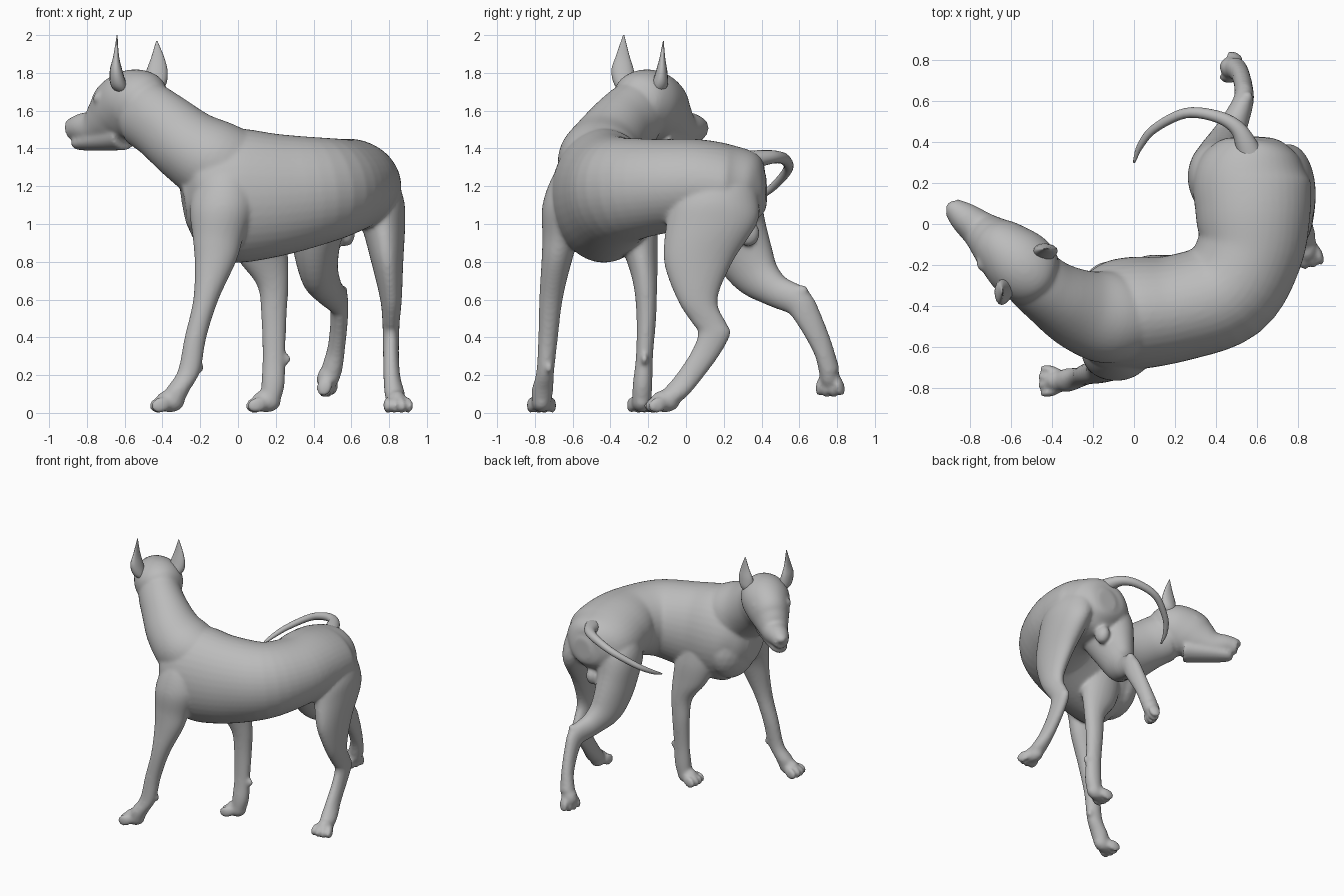
import bpy, bmesh, math
from mathutils import Vector, Matrix

coat = bpy.data.materials.new("grey coat")
coat.diffuse_color = (0.5, 0.5, 0.5, 1)


def spline(keys, n=5):
    """Smoothly interpolate rings of (x, y, z, half width, half depth)."""
    k = [Vector(p) for p in keys]
    k = [k[0] * 2 - k[1]] + k + [k[-1] * 2 - k[-2]]
    out = []
    for i in range(1, len(k) - 2):
        a, b, c, d = k[i - 1:i + 3]
        for j in range(n):
            t = j / n
            out.append(0.5 * (2 * b + (c - a) * t + (2 * a - 5 * b + 4 * c - d) * t * t
                              + (3 * b - a - 3 * c + d) * t ** 3))
    return out + [k[-2]]


def loft(bm, keys, flat=False, sides=40):
    """Skin elliptical rings; flat keeps every ring horizontal."""
    pts = spline(keys)
    pos = [Vector(p[:3]) for p in pts]
    rings = []
    for i, p in enumerate(pts):
        u, v = Vector((1, 0, 0)), Vector((0, 1, 0))
        if not flat:
            t = (pos[min(i + 1, len(pos) - 1)] - pos[max(i - 1, 0)]).normalized()
            u = t.cross(Vector((0, 0, 1))).normalized()
            v = u.cross(t)
        w, h = max(p[3], 0.002), max(p[4], 0.002)
        ang = [2 * math.pi * s / sides for s in range(sides)]
        rings.append([bm.verts.new(pos[i] + u * w * math.cos(a) + v * h * math.sin(a)) for a in ang])
    faces = [bm.faces.new(rings[0]), bm.faces.new(rings[-1][::-1])]
    for r, q in zip(rings, rings[1:]):
        for s in range(sides):
            e = (s + 1) % sides
            faces.append(bm.faces.new((r[s], q[s], q[e], r[e])))
    bmesh.ops.recalc_face_normals(bm, faces=faces)


def blob(bm, centre, size, rot=Matrix()):
    m = Matrix.Translation(centre) @ rot @ Matrix.Diagonal((*size, 1))
    bmesh.ops.create_icosphere(bm, subdivisions=3, radius=1, matrix=m)


def paw(bm, centre, heading, pitch=0):
    """Pad plus four splayed toes, pointing along heading."""
    rot = Matrix.Rotation(heading, 4, 'Z') @ Matrix.Rotation(pitch, 4, 'Y')
    blob(bm, centre, (0.078, 0.054, 0.06), rot)
    for k in (-1.5, -0.5, 0.5, 1.5):
        reach = 0.064 - 0.01 * abs(k)
        off = rot @ Vector((reach, k * 0.037, -0.021))
        blob(bm, Vector(centre) + off, (0.053, 0.021, 0.042),
             rot @ Matrix.Rotation(k * 0.12, 4, 'Z') @ Matrix.Rotation(0.25, 4, 'Y'))


def finish(bm, name):
    me = bpy.data.meshes.new(name)
    bm.to_mesh(me)
    bm.free()
    me.materials.append(coat)
    me.polygons.foreach_set("use_smooth", [True] * len(me.polygons))
    ob = bpy.data.objects.new(name, me)
    bpy.context.collection.objects.link(ob)
    return ob


body = bmesh.new()

# trunk, curving from rump to chest
loft(body, [(0.60, 0.425, 1.18, 0.07, 0.08), (0.598, 0.40, 1.18, 0.15, 0.14),
            (0.59, 0.34, 1.185, 0.225, 0.20),
            (0.575, 0.22, 1.19, 0.285, 0.23), (0.58, 0.05, 1.21, 0.28, 0.24),
            (0.565, -0.13, 1.20, 0.26, 0.25), (0.45, -0.325, 1.18, 0.26, 0.28),
            (0.21, -0.41, 1.155, 0.26, 0.325), (0.0, -0.435, 1.15, 0.275, 0.355),
            (-0.13, -0.45, 1.15, 0.26, 0.32), (-0.23, -0.455, 1.13, 0.20, 0.23),
            (-0.29, -0.46, 1.12, 0.11, 0.13)])
# breast, filling between the shoulders
blob(body, (-0.12, -0.40, 1.08), (0.16, 0.22, 0.23))
# neck
loft(body, [(0.14, -0.44, 1.20, 0.08, 0.10), (0.02, -0.45, 1.255, 0.18, 0.21),
            (-0.12, -0.455, 1.325, 0.225, 0.225), (-0.26, -0.42, 1.41, 0.20, 0.20),
            (-0.40, -0.34, 1.52, 0.165, 0.185), (-0.51, -0.25, 1.59, 0.15, 0.18),
            (-0.58, -0.19, 1.60, 0.12, 0.15)])
# skull and muzzle
loft(body, [(-0.42, -0.31, 1.66, 0.08, 0.09), (-0.47, -0.27, 1.66, 0.15, 0.145),
            (-0.55, -0.20, 1.645, 0.172, 0.175), (-0.63, -0.13, 1.60, 0.15, 0.175),
            (-0.69, -0.08, 1.55, 0.122, 0.14), (-0.755, -0.025, 1.51, 0.094, 0.10),
            (-0.83, 0.035, 1.51, 0.075, 0.075), (-0.89, 0.085, 1.50, 0.048, 0.055)])
# lower jaw
loft(body, [(-0.60, -0.16, 1.47, 0.10, 0.08), (-0.74, -0.045, 1.445, 0.082, 0.058),
            (-0.83, 0.03, 1.43, 0.06, 0.04), (-0.86, 0.06, 1.43, 0.035, 0.03)])
# nose and brows
blob(body, (-0.885, 0.08, 1.525), (0.033, 0.033, 0.03))
for s in (-1, 1):
    blob(body, (-0.66 + s * 0.065, -0.115 + s * 0.076, 1.665), (0.045, 0.045, 0.035))

# front legs with shoulders
loft(body, [(-0.04, -0.52, 1.38, 0.05, 0.06), (-0.06, -0.56, 1.27, 0.14, 0.135),
            (-0.08, -0.61, 1.10, 0.175, 0.15),
            (-0.105, -0.66, 0.93, 0.135, 0.10), (-0.12, -0.685, 0.80, 0.11, 0.08),
            (-0.17, -0.715, 0.60, 0.067, 0.062), (-0.225, -0.73, 0.40, 0.058, 0.052),
            (-0.26, -0.745, 0.22, 0.06, 0.047), (-0.32, -0.76, 0.12, 0.064, 0.057),
            (-0.34, -0.765, 0.05, 0.05, 0.05)], True)
loft(body, [(0.05, -0.36, 1.32, 0.05, 0.06), (0.06, -0.33, 1.20, 0.13, 0.13),
            (0.09, -0.275, 1.00, 0.16, 0.12),
            (0.13, -0.235, 0.82, 0.135, 0.085), (0.185, -0.215, 0.67, 0.082, 0.062),
            (0.19, -0.21, 0.50, 0.067, 0.052), (0.19, -0.22, 0.30, 0.06, 0.045),
            (0.185, -0.23, 0.15, 0.062, 0.052), (0.17, -0.235, 0.05, 0.05, 0.05)], True)
# standing hind leg
loft(body, [(0.66, 0.17, 1.34, 0.06, 0.09), (0.70, 0.165, 1.25, 0.125, 0.18),
            (0.73, 0.15, 1.13, 0.148, 0.235),
            (0.767, 0.135, 1.00, 0.118, 0.24), (0.79, 0.065, 0.80, 0.085, 0.182),
            (0.81, 0.06, 0.60, 0.057, 0.107), (0.81, 0.12, 0.48, 0.046, 0.092),
            (0.81, 0.15, 0.42, 0.044, 0.086),
            (0.81, 0.10, 0.31, 0.042, 0.08), (0.815, 0.015, 0.19, 0.045, 0.077),
            (0.83, -0.06, 0.10, 0.054, 0.077), (0.835, -0.09, 0.05, 0.045, 0.05)], True)
blob(body, (0.81, 0.195, 0.42), (0.032, 0.035, 0.035))
# lifted hind leg
loft(body, [(0.48, 0.16, 1.33, 0.04, 0.05), (0.455, 0.17, 1.25, 0.12, 0.14),
            (0.435, 0.20, 1.11, 0.167, 0.20),
            (0.415, 0.27, 0.92, 0.132, 0.17), (0.43, 0.36, 0.75, 0.098, 0.135),
            (0.48, 0.47, 0.65, 0.072, 0.09), (0.53, 0.59, 0.59, 0.052, 0.08),
            (0.535, 0.655, 0.49, 0.046, 0.068), (0.52, 0.725, 0.34, 0.045, 0.056),
            (0.495, 0.76, 0.22, 0.054, 0.057)])
blob(body, (0.55, 0.615, 0.645), (0.032, 0.035, 0.032))
# paws and dewclaws
paw(body, (-0.36, -0.765, 0.062), math.pi)
paw(body, (0.15, -0.235, 0.062), math.pi)
paw(body, (0.838, -0.11, 0.062), -math.pi / 2 + 0.15)
paw(body, (0.48, 0.76, 0.192), math.pi * 0.9, math.radians(60))
blob(body, (-0.205, -0.725, 0.24), (0.025, 0.02, 0.03))
blob(body, (0.255, -0.22, 0.285), (0.025, 0.02, 0.03))
# underside bump between the hind legs
blob(body, (0.57, 0.33, 0.95), (0.05, 0.06, 0.07))

ob = finish(body, "body")
fuse = ob.modifiers.new("fuse", 'REMESH')
fuse.mode = 'VOXEL'
fuse.voxel_size = 0.011
fuse.use_smooth_shade = True
soften = ob.modifiers.new("soften", 'SMOOTH')
soften.factor = 0.5
soften.iterations = 9

# pointed ears: one thin in x, the other thin in y
for name, keys in {
    "right_ear": [(-0.60, -0.29, 1.68, 0.02, 0.03), (-0.63, -0.32, 1.73, 0.042, 0.055),
                  (-0.645, -0.335, 1.81, 0.034, 0.06),
                  (-0.645, -0.335, 1.89, 0.015, 0.036), (-0.64, -0.33, 2.0, 0.002, 0.003)],
    "left_ear": [(-0.47, -0.16, 1.67, 0.03, 0.02), (-0.44, -0.14, 1.73, 0.055, 0.042),
                 (-0.43, -0.13, 1.80, 0.058, 0.032),
                 (-0.425, -0.125, 1.88, 0.035, 0.015), (-0.43, -0.12, 1.97, 0.003, 0.002)],
}.items():
    bm = bmesh.new()
    loft(bm, keys, True, 16)
    finish(bm, name)

# tail, swept round to the side
bm = bmesh.new()
loft(bm, [(0.59, 0.27, 1.32, 0.07, 0.06), (0.55, 0.38, 1.345, 0.054, 0.046),
          (0.50, 0.47, 1.355, 0.037, 0.034), (0.40, 0.525, 1.34, 0.029, 0.029),
          (0.25, 0.54, 1.29, 0.025, 0.025), (0.10, 0.465, 1.20, 0.021, 0.021),
          (0.03, 0.38, 1.14, 0.016, 0.016), (0.0, 0.30, 1.10, 0.006, 0.006)], sides=16)
finish(bm, "tail")
